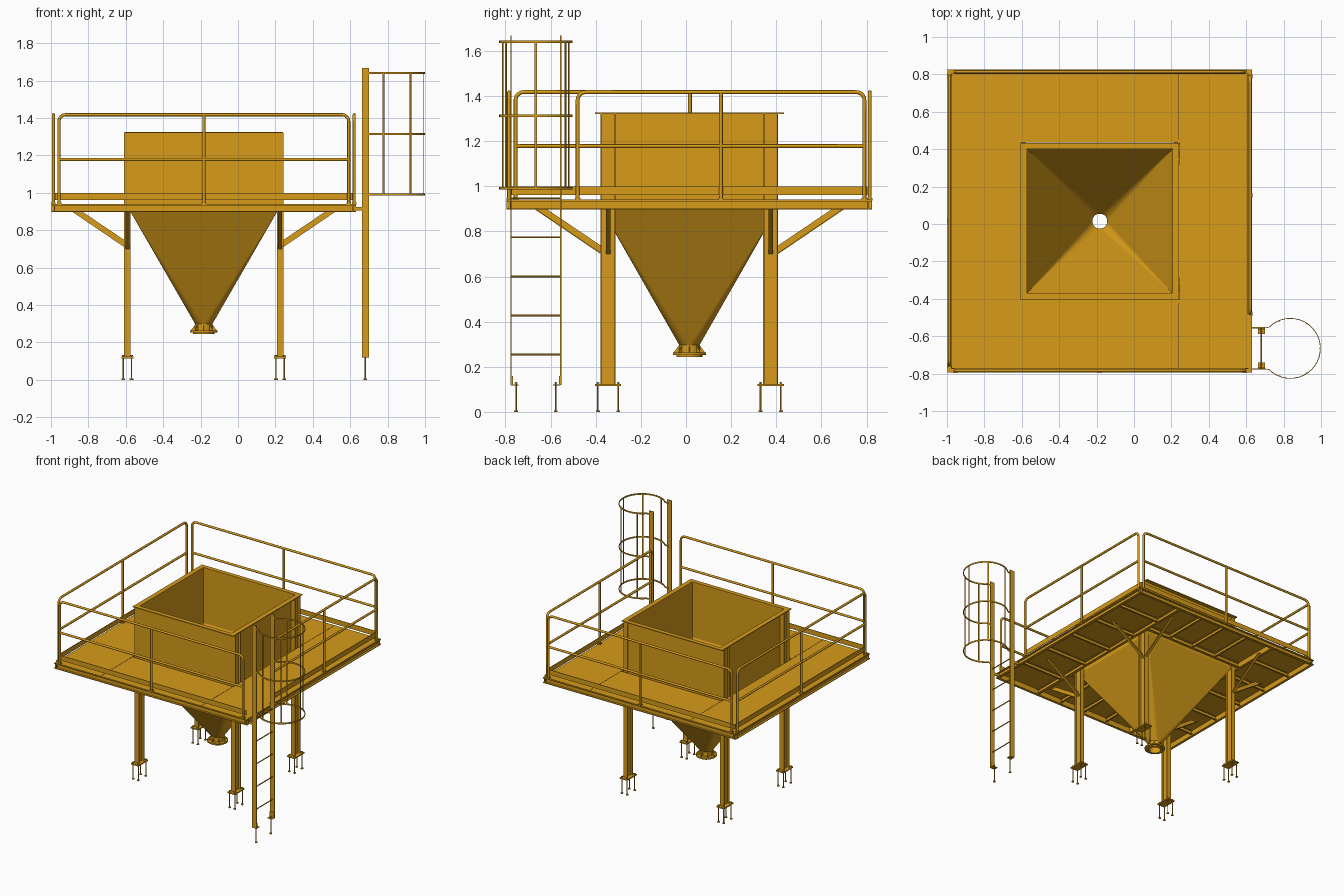
import bpy, bmesh
from math import sin, cos, pi, radians
from mathutils import Vector

if "Cube" in bpy.data.objects:
    bpy.data.objects.remove(bpy.data.objects["Cube"])

mat = bpy.data.materials.new("ochre_paint")
mat.diffuse_color = (0.68, 0.33, 0.01, 1)
mat.use_nodes = True
mat.node_tree.nodes["Principled BSDF"].inputs["Base Color"].default_value = mat.diffuse_color
CX, CY = -0.183, 0.015                     # hopper and deck centre
X0, X1, Y0, Y1 = -0.998, 0.632, -0.795, 0.825   # deck outline


def finish(name, bm):
    bmesh.ops.recalc_face_normals(bm, faces=bm.faces)
    me = bpy.data.meshes.new(name)
    bm.to_mesh(me)
    bm.free()
    ob = bpy.data.objects.new(name, me)
    me.materials.append(mat)
    bpy.context.collection.objects.link(ob)
    return ob


def prism(bm, profile, origin, u, v, w):
    """Extrude a 2D outline lying in the u,v plane along the vector w."""
    o, u, v, w = map(Vector, (origin, u, v, w))
    a = [bm.verts.new(o + u * p + v * q) for p, q in profile]
    b = [bm.verts.new(x.co + w) for x in a]
    n = len(a)
    bm.faces.new(a)
    bm.faces.new(b[::-1])
    for i in range(n):
        bm.faces.new((a[i], b[i], b[(i + 1) % n], a[(i + 1) % n]))


def box(bm, x0, x1, y0, y1, z0, z1):
    prism(bm, [(x0, y0), (x1, y0), (x1, y1), (x0, y1)], (0, 0, z0), (1, 0, 0), (0, 1, 0), (0, 0, z1 - z0))


def rod(bm, x, y, z0, z1, r, n=10):
    prism(bm, [(r * cos(2 * pi * i / n), r * sin(2 * pi * i / n)) for i in range(n)],
          (x, y, z0), (1, 0, 0), (0, 1, 0), (0, 0, z1 - z0))


def channel(d, h, t=0.005):
    """C outline, back on u = 0, open towards +u."""
    return [(0, 0), (d, 0), (d, t), (t, t), (t, h - t), (d, h - t), (d, h), (0, h)]


def pipes(name, paths, r):
    cu = bpy.data.curves.new(name, 'CURVE')
    cu.dimensions = '3D'
    cu.bevel_depth, cu.bevel_resolution, cu.use_fill_caps = r, 2, True
    for pts in paths:
        s = cu.splines.new('POLY')
        s.points.add(len(pts) - 1)
        for p, c in zip(s.points, pts):
            p.co = (*c, 1)
        s.use_smooth = True
    cu.materials.append(mat)
    ob = bpy.data.objects.new(name, cu)
    bpy.context.collection.objects.link(ob)


# Hopper shell: square bin, then square-to-round funnel
HX, HY, N = 0.393, 0.39, 32
bm = bmesh.new()
sq = lambda z: [bm.verts.new((CX + HX * a, CY + HY * b, z)) for a, b in ((1, 1), (-1, 1), (-1, -1), (1, -1))]
top, low = sq(1.322), sq(0.9)
ring = [bm.verts.new((CX + 0.044 * cos(2 * pi * i / N), CY + 0.044 * sin(2 * pi * i / N), 0.295)) for i in range(N)]
for k in range(4):
    j = (k + 1) % 4
    bm.faces.new((top[k], top[j], low[j], low[k]))
    for i in range(8):
        bm.faces.new((low[k], ring[(8 * k + i + 1) % N], ring[8 * k + i]))
    bm.faces.new((low[k], low[j], ring[(8 * k + 8) % N]))
hopper = finish("hopper", bm)
sol = hopper.modifiers.new("wall", 'SOLIDIFY')
sol.thickness, sol.offset = 0.005, -1

# Thin rim on top of the bin
bm = bmesh.new()
for s in (-1, 1):
    a, b = sorted((CX + s * 0.388, CX + s * 0.424))
    box(bm, a, b, CY - 0.418, CY + 0.418, 1.32, 1.326)
    a, b = sorted((CY + s * 0.385, CY + s * 0.418))
    box(bm, CX - 0.388, CX + 0.388, a, b, 1.32, 1.326)
finish("hopper_rim", bm)

# Outlet: neck, bolted flange and gussets
bm = bmesh.new()
prof = [(0.042, 0.298), (0.047, 0.298), (0.047, 0.264), (0.073, 0.264), (0.073, 0.253),
        (0.057, 0.253), (0.057, 0.244), (0.042, 0.244)]
rings = [[bm.verts.new((CX + r * cos(2 * pi * i / N), CY + r * sin(2 * pi * i / N), z)) for r, z in prof] for i in range(N)]
for i in range(N):
    a, b = rings[i], rings[(i + 1) % N]
    for j in range(len(prof)):
        k = (j + 1) % len(prof)
        bm.faces.new((a[j], a[k], b[k], b[j]))
for i in range(8):
    c, s = cos(pi * i / 4), sin(pi * i / 4)
    prism(bm, [(0.045, 0.262), (0.071, 0.262), (0.047, 0.294)],
          (CX + s * 0.002, CY - c * 0.002, 0), (c, s, 0), (0, 0, 1), (-s * 0.004, c * 0.004, 0))
finish("outlet_flange", bm)

# Columns with base plates, anchor bolts and two knee braces each
cols, plates, bolts, braces = (bmesh.new() for _ in range(4))


def anchor(x, y):
    rod(bolts, x, y, 0.004, 0.133, 0.0035)
    rod(bolts, x, y, 0.0, 0.006, 0.010, 6)
    rod(bolts, x, y, 0.126, 0.132, 0.007, 6)


F, T, D = 0.0175, 0.0025, 0.033            # flange half width, web half, half depth
G = D - 0.006
I = [(-F, -D), (F, -D), (F, -G), (T, -G), (T, G), (F, G), (F, D), (-F, D), (-F, G), (-T, G), (-T, -G), (-F, -G)]
for sx in (-1, 1):
    for sy in (-1, 1):
        x, y = CX + sx * 0.408, CY + sy * 0.36
        prism(cols, I, (x, y, 0.122), (1, 0, 0), (0, 1, 0), (0, 0, 1.198))
        box(plates, x - 0.032, x + 0.032, y - 0.058, y + 0.058, 0.115, 0.124)
        for a in (-0.022, 0.022):
            for b in (-0.045, 0.045):
                anchor(x + a, y + b)
        for u, p, start in (((sx, 0, 0), (0, 1, 0), 0.003), ((0, sy, 0), (1, 0, 0), D)):
            o = Vector((x, y, 0)) + Vector(u) * start - Vector(p) * 0.010
            prism(braces, [(0, .70), (.295, .9), (.24, .9), (0, .738)], o, u, (0, 0, 1), Vector(p) * 0.004)
            prism(braces, [(0, .70), (.295, .9), (.287, .9), (0, .706)], o, u, (0, 0, 1), Vector(p) * 0.021)

# Deck framing: outward perimeter channels, main beams and joists
fr = bmesh.new()
Z, LX, LY = 0.897, X1 - X0, Y1 - Y0
edge = channel(0.02, 0.04)
up = (0, 0, 1)
prism(fr, edge, (X0 + 0.02, Y0, Z), (-1, 0, 0), up, (0, LY, 0))
prism(fr, edge, (X1 - 0.02, Y0, Z), (1, 0, 0), up, (0, LY, 0))
prism(fr, edge, (X0, Y0 + 0.02, Z), (0, -1, 0), up, (LX, 0, 0))
prism(fr, edge, (X0, Y1 - 0.02, Z), (0, 1, 0), up, (LX, 0, 0))
OX0, OX1, OY0, OY1 = CX - 0.425, CX + 0.425, CY - 0.42, CY + 0.42   # deck opening
for x, s in ((OX0, -1), (OX1, 1)):
    prism(fr, edge, (x, Y0 + 0.02, Z), (s, 0, 0), up, (0, LY - 0.04, 0))
for y, s in ((OY0, -1), (OY1, 1)):
    prism(fr, edge, (OX0, y, Z), (0, s, 0), up, (OX1 - OX0, 0, 0))
joist = channel(0.014, 0.032, 0.004)
for i in range(1, 6):
    y = Y0 + LY * i / 6
    for x in (X0 + 0.02, OX1):
        prism(fr, joist, (x, y, Z + 0.008), (0, 1, 0), up, (OX0 - X0 - 0.02, 0, 0))
for i in range(1, 4):
    x = OX0 + (OX1 - OX0) * i / 4
    for y in (Y0 + 0.02, OY1):
        prism(fr, joist, (x, y, Z + 0.008), (1, 0, 0), up, (0, OY0 - Y0 - 0.02, 0))
finish("deck_frame", fr)

# Deck plates around the opening
bm = bmesh.new()
e = 0.001
box(bm, X0 + 0.004, OX0 - e, Y0 + 0.004, Y1 - 0.004, 0.936, 0.941)
box(bm, OX1 + e, X1 - 0.004, Y0 + 0.004, Y1 - 0.004, 0.936, 0.941)
box(bm, OX0 + e, OX1 - e, Y0 + 0.004, OY0, 0.936, 0.941)
box(bm, OX0 + e, OX1 - e, OY1, Y1 - 0.004, 0.936, 0.941)
finish("deck_plates", bm)

# Toe boards, raised off the deck
bm = bmesh.new()
GATE = -0.48
for y in (Y0 + 0.02, Y1 - 0.024):
    box(bm, X0 + 0.02, X1 - 0.02, y, y + 0.004, 0.962, 1.0)
box(bm, X0 + 0.02, X0 + 0.024, Y0 + 0.024, Y1 - 0.024, 0.962, 1.0)
box(bm, X1 - 0.024, X1 - 0.02, GATE, Y1 - 0.024, 0.962, 1.0)
finish("toe_boards", bm)


# Handrails: rounded hoop, knee rail and middle post
def rail(name, a, b, place):
    R, zt = 0.035, 1.417
    arc = [radians(t) for t in range(0, 91, 15)]
    loop = [(a, 0.94)] + [(a + R - R * cos(t), zt - R + R * sin(t)) for t in arc]
    loop += [(b - R + R * sin(t), zt - R + R * cos(t)) for t in arc] + [(b, 0.94)]
    m = (a + b) / 2
    pipes(name, [[place(*p) for p in q] for q in (loop, [(a, 1.178), (b, 1.178)], [(m, 0.94), (m, zt)])], 0.0085)
    for s in (a, m, b):
        x, y, z = place(s, 0)
        box(plates, x - 0.012, x + 0.012, y - 0.012, y + 0.012, 0.938, 0.948)


rail("front_handrail", -0.957, 0.592, lambda s, z: (s, Y0 + 0.011, z))
rail("back_handrail", -0.957, 0.592, lambda s, z: (s, Y1 - 0.011, z))
rail("left_handrail", -0.755, 0.79, lambda s, z: (X0 + 0.011, s, z))
rail("right_handrail", GATE, 0.79, lambda s, z: (X1 - 0.011, s, z))

# Ladder: flat stringers, rungs, feet and deck brackets
LC, HW = -0.665, 0.11
bm = bmesh.new()
for s in (-1, 1):
    y = LC + s * HW
    box(bm, 0.662, 0.70, y - 0.003, y + 0.003, 0.12, 1.668)
    box(bm, X1 - 0.015, 0.665, y - 0.003, y + 0.003, 0.905, 0.925)
    yi = y - s * 0.022
    box(plates, 0.662, 0.70, min(y, yi - s * 0.012), max(y, yi - s * 0.012), 0.118, 0.123)
    box(plates, 0.662, 0.70, min(y, y - s * 0.008), max(y, y - s * 0.008), 0.12, 0.16)
    anchor(0.681, yi)
finish("ladder_stringers", bm)
pipes("ladder_rungs", [[(0.681, LC - HW, z), (0.681, LC + HW, z)] for z in (0.255, 0.428, 0.601, 0.774, 0.947)], 0.004)

# Safety cage: three flat hoops and five upright straps
bm = bmesh.new()
KX, KR, t = 0.836, 0.1625, 0.004
path = [(0.69, LC - HW)] + [(KX + KR * cos(radians(d)), LC + KR * sin(radians(d))) for d in range(-135, 136, 9)]
path.append((0.69, LC + HW))
inner = [(0.69, LC - HW + t)] + [(KX + (KR - t) * cos(radians(d)), LC + (KR - t) * sin(radians(d))) for d in range(-135, 136, 9)]
inner.append((0.69, LC + HW - t))
for z in (0.986, 1.308, 1.635):
    a, b, c, d = [[bm.verts.new((x, y, z + h)) for x, y in q] for q, h in ((path, 0), (path, .011), (inner, .011), (inner, 0))]
    for i in range(len(a) - 1):
        for p, q in ((a, b), (b, c), (c, d), (d, a)):
            bm.faces.new((p[i], p[i + 1], q[i + 1], q[i]))
    for i in (0, -1):
        bm.faces.new((a[i], b[i], c[i], d[i]))
finish("cage_hoops", bm)
bm = bmesh.new()
for deg in (-112, -57, 0, 57, 112):
    c, s = cos(radians(deg)), sin(radians(deg))
    prism(bm, [(KR - 0.007, -0.005), (KR - 0.003, -0.005), (KR - 0.003, 0.005), (KR - 0.007, 0.005)],
          (KX, LC, 0.986), (c, s, 0), (-s, c, 0), (0, 0, 0.66))
finish("cage_straps", bm)

for name, b in (("columns", cols), ("mounting_plates", plates), ("anchor_bolts", bolts), ("knee_braces", braces)):
    finish(name, b)
